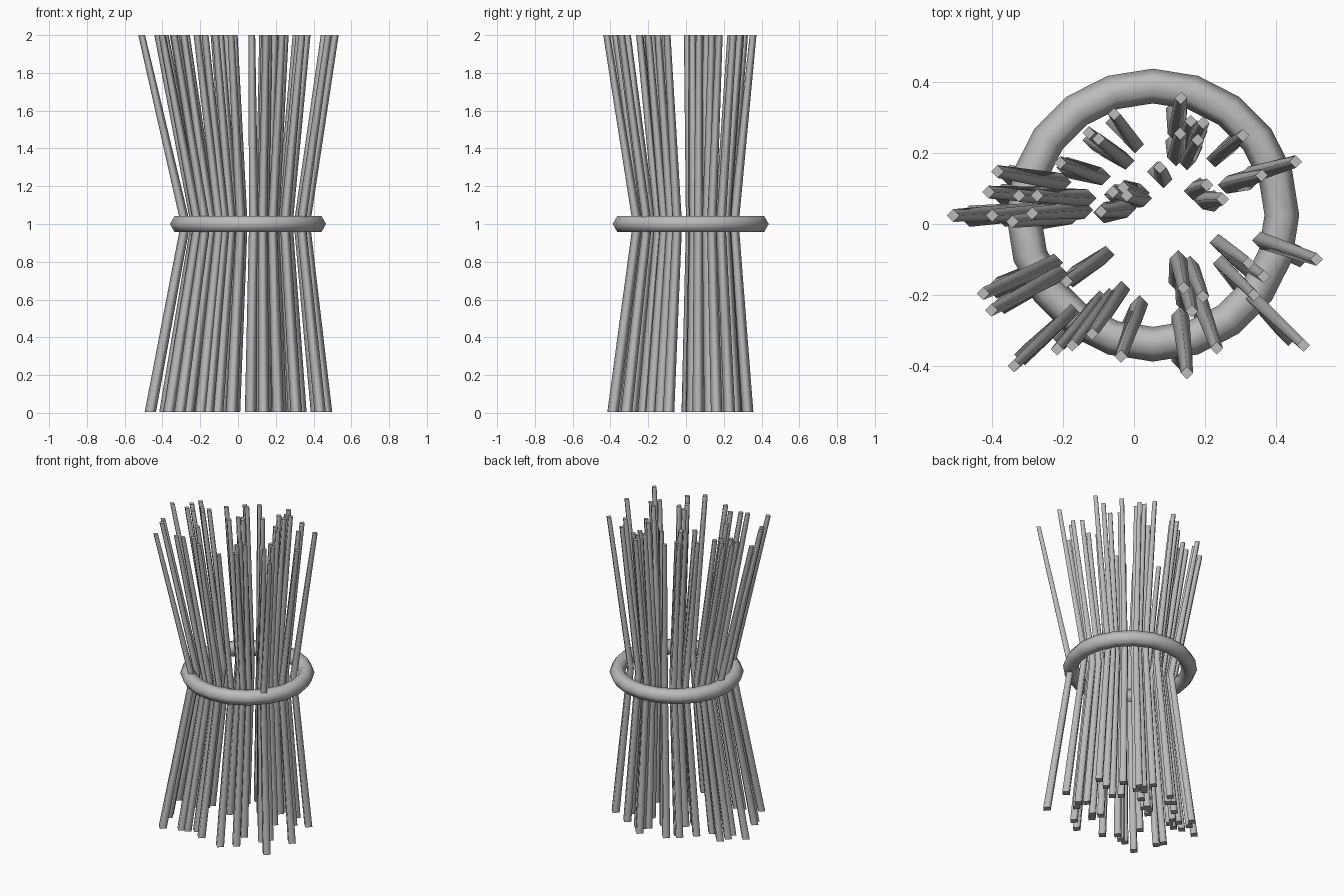
import bpy, bmesh, math

if "Cube" in bpy.data.objects:
    bpy.data.objects.remove(bpy.data.objects["Cube"])

grey = bpy.data.materials.new("plain grey")
grey.diffuse_color = (0.5, 0.5, 0.5, 1)
grey.use_nodes = True
grey.node_tree.nodes["Principled BSDF"].inputs["Base Color"].default_value = grey.diffuse_color


def make_object(name, bm, angle):
    bmesh.ops.recalc_face_normals(bm, faces=bm.faces)
    me = bpy.data.meshes.new(name)
    bm.to_mesh(me)
    bm.free()
    me.materials.append(grey)
    ob = bpy.data.objects.new(name, me)
    bpy.context.collection.objects.link(ob)
    bpy.ops.object.select_all(action='DESELECT')
    ob.select_set(True)
    bpy.context.view_layer.objects.active = ob
    bpy.ops.object.shade_smooth_by_angle(angle=math.radians(angle))


# Top-end position (x, y) of every stick in the bundle
tips = [
    (-.385, .148), (-.41, .09), (-.51, .024), (-.40, .024), (-.343, .007),
    (-.325, .08), (-.273, .08), (-.287, .03),
    (-.093, .035), (-.06, .09), (-.03, .103), (-.02, .08),
    (-.208, .173), (-.127, .257), (-.10, .24), (-.056, .31),
    (.132, .355), (.16, .29), (.195, .285), (.18, .237), (.13, .255), (.073, .16),
    (.307, .25), (.456, .176), (.36, .137), (.205, .11), (.25, .07),
    (.515, -.10), (.478, -.342), (.366, -.148), (.323, -.11), (.338, -.20),
    (.233, -.35), (.163, -.246), (.194, -.204), (.149, -.42), (.14, -.18),
    (-.037, -.373), (-.174, -.342), (-.217, -.353), (-.118, -.31),
    (-.338, -.40), (-.425, -.196), (-.402, -.243), (-.19, -.162),
]

# Sticks: four-sided, tapering upwards, pinched inwards at the binding ring
bm = bmesh.new()
for x, y in tips:
    levels = [
        (.91 * x, .92 * y, 0.005, .030),
        (.62 * x + .038, .66 * y + .02, 1.0, .025),
        (x, y, 2.0, .018),
    ]
    rings = [[bm.verts.new((cx + r * math.cos(k * math.pi / 2),
                            cy + r * math.sin(k * math.pi / 2), z))
              for k in range(4)] for cx, cy, z, r in levels]
    for a, b in zip(rings, rings[1:]):
        for k in range(4):
            n = (k + 1) % 4
            bm.faces.new((a[k], a[n], b[n], b[k]))
    bm.faces.new(rings[0][::-1])
    bm.faces.new(rings[-1])
# sides smooth: just over ninety degrees between sides, caps stay sharp
for f in bm.faces:
    f.smooth = abs(f.normal.z) < .9
make_object("sticks", bm, 95)
ob = bpy.context.object
for e in ob.data.edges:
    zs = [ob.data.vertices[i].co.z for i in e.vertices]
    e.use_edge_sharp = max(zs) < .1 or min(zs) > 1.9

# Binding ring: twenty segments with a six-sided section
bm = bmesh.new()
N, M, R, r = 20, 6, .364, .049
grid = []
for i in range(N):
    a = 2 * math.pi * i / N + math.pi / 2
    row = []
    for j in range(M):
        b = 2 * math.pi * j / M
        d = R + r * math.cos(b)
        row.append(bm.verts.new((.053 + d * math.cos(a), .025 + d * math.sin(a),
                                 1.0 + r * math.sin(b))))
    grid.append(row)
for i in range(N):
    for j in range(M):
        p, q = grid[i], grid[(i + 1) % N]
        bm.faces.new((p[j], q[j], q[(j + 1) % M], p[(j + 1) % M]))
make_object("binding_ring", bm, 70)
